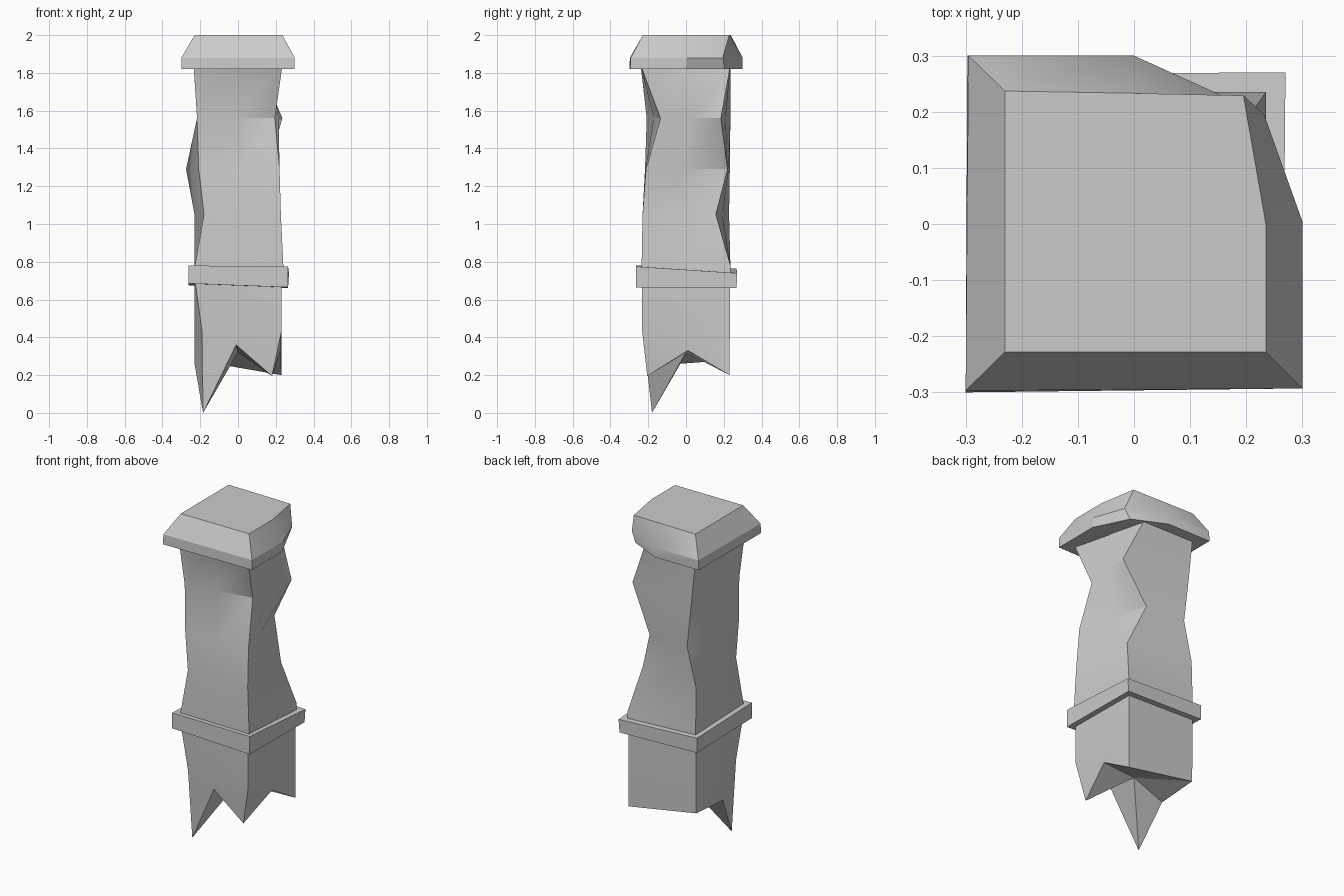
import bpy, bmesh, math

if "Cube" in bpy.data.objects:
    bpy.data.objects.remove(bpy.data.objects["Cube"])


def loft(name, rings, bottom_tip=None):
    """Skin a stack of rings with equal point counts; close both ends."""
    bm = bmesh.new()
    loops = [[bm.verts.new(p) for p in r] for r in rings]
    n = len(loops[0])
    for a, b in zip(loops, loops[1:]):
        for i in range(n):
            j = (i + 1) % n
            bm.faces.new((a[i], a[j], b[j], b[i]))
    bm.faces.new(loops[-1])
    if bottom_tip:
        c = bm.verts.new(bottom_tip)
        for i in range(n):
            bm.faces.new((loops[0][(i + 1) % n], loops[0][i], c))
    else:
        bm.faces.new(loops[0][::-1])
    bmesh.ops.recalc_face_normals(bm, faces=bm.faces)
    me = bpy.data.meshes.new(name)
    bm.to_mesh(me)
    bm.free()
    ob = bpy.data.objects.new(name, me)
    bpy.context.collection.objects.link(ob)
    bpy.ops.object.select_all(action='DESELECT')
    ob.select_set(True)
    bpy.context.view_layer.objects.active = ob
    bpy.ops.object.shade_smooth_by_angle(angle=math.radians(25))
    return ob


def ring(z, *pts):
    return [(x, y, z) for x, y in pts]


def with_mids(z, fl, fr, br, bl, left=None):
    """Four corners plus midpoints; the left midpoint may be pushed out."""
    c = [fl, fr, br, bl]
    pts = []
    for i in range(4):
        a, b = c[i], c[(i + 1) % 4]
        pts += [a, ((a[0] + b[0]) / 2, (a[1] + b[1]) / 2)]
    if left:
        pts[7] = left
    return ring(z, *pts)


# Chipped cap: order is front-left, front-right, right-mid, back-right, back-mid, back-left
loft("cap", [
    ring(1.82, (-.30, -.30), (.30, -.293), (.30, .0), (.20, .205), (0, .30), (-.297, .30)),
    ring(1.88, (-.30, -.297), (.30, -.293), (.30, .005), (.232, .195), (0, .30), (-.295, .30)),
    ring(2.0, (-.23, -.228), (.235, -.228), (.235, 0), (.195, .229), (0, .233), (-.23, .237)),
])

# Worn upper shaft with wandering corners
loft("upper_shaft", [
    with_mids(.70, (-.23, -.235), (.24, -.235), (.235, .235), (-.23, .235)),
    with_mids(.78, (-.228, -.233), (.24, -.235), (.235, .235), (-.23, .235)),
    with_mids(1.05, (-.18, -.23), (.227, -.23), (.182, .158), (-.228, .228), (-.23, .03)),
    with_mids(1.29, (-.208, -.217), (.22, -.212), (.094, .22), (-.17, .232), (-.275, .06)),
    with_mids(1.56, (-.217, -.208), (.195, -.135), (.235, .185), (-.2, .235), (-.21, .02)),
    with_mids(1.84, (-.235, -.24), (.235, -.24), (.115, .235), (-.23, .235)),
])

# Tilted collar
loft("collar", [
    [(-.262, -.265, .685), (.265, -.265, .665), (.265, .268, .66), (-.262, .268, .675)],
    [(-.262, -.265, .78), (.265, -.265, .775), (.27, .27, .74), (-.262, .268, .765)],
])

# Lower shaft with a jagged broken end
broken_end = [(-.185, -.18, 0), (-.01, -.22, .36), (.18, -.205, .195), (.225, .01, .33),
              (.23, .23, .20), (0, .23, .24), (-.23, .23, .28), (-.23, -.03, .26)]
loft("lower_shaft", [
    broken_end,
    with_mids(.43, (-.19, -.215), (.23, -.232), (.23, .232), (-.23, .232), (-.23, -.03)),
    with_mids(.72, (-.23, -.232), (.23, -.232), (.23, .232), (-.23, .232)),
], bottom_tip=(0, 0, .32))
